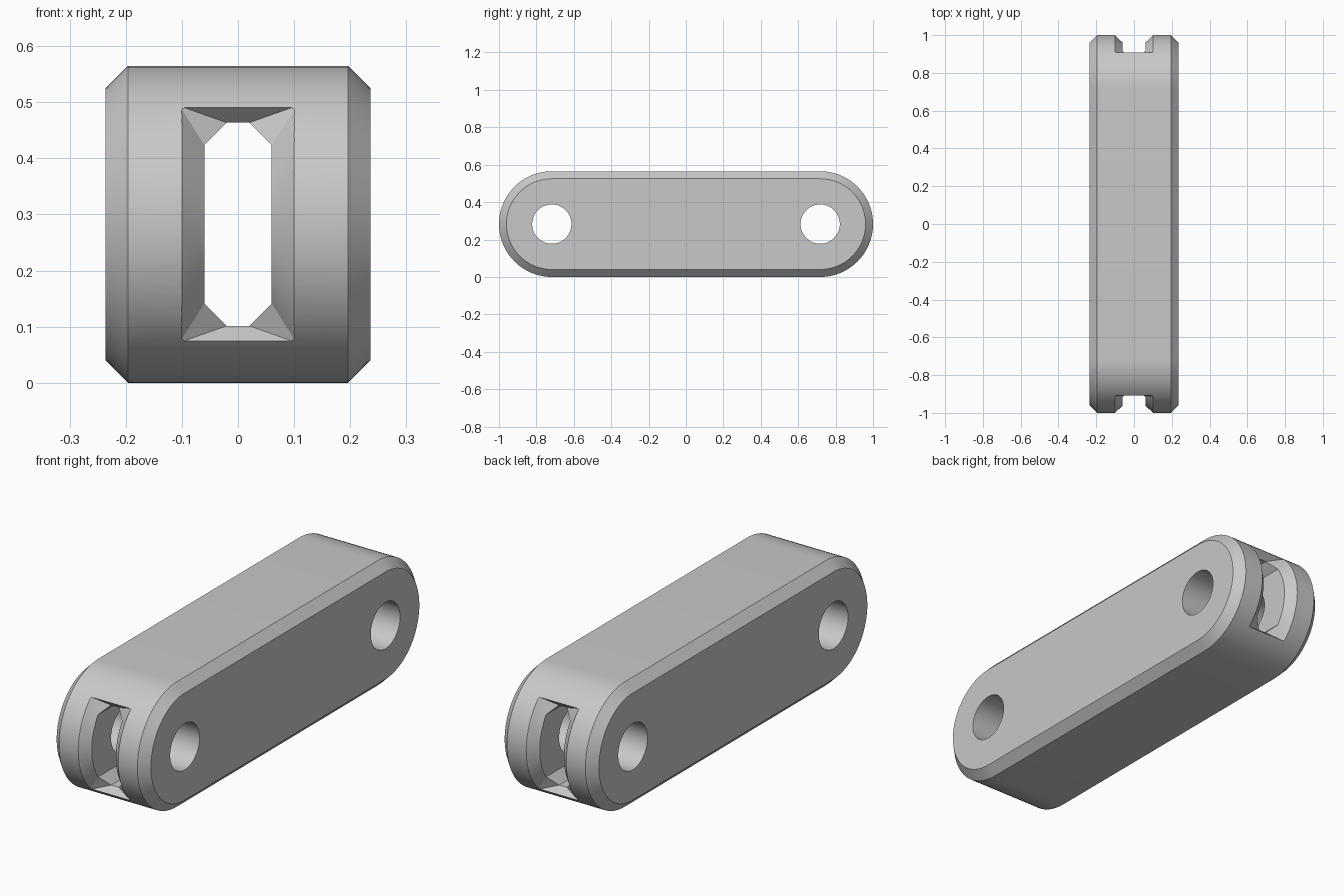
import bpy, bmesh, math

if "Cube" in bpy.data.objects:
    bpy.data.objects.remove(bpy.data.objects["Cube"])

R = 0.2825           # end radius of the bar
CY = 1.0 - R         # y of the pin holes and end arcs
CZ = R               # height of the bar's axis
HALF_W = 0.236
CH = 0.04            # chamfer size

grey = bpy.data.materials.new("grey")
grey.diffuse_color = (0.58, 0.58, 0.58, 1)
grey.use_nodes = True
grey.node_tree.nodes["Principled BSDF"].inputs["Base Color"].default_value = grey.diffuse_color


def loft(name, loops):
    """Closed solid skinned through equal-length loops of points."""
    bm = bmesh.new()
    rings = [[bm.verts.new(p) for p in loop] for loop in loops]
    n = len(rings[0])
    for a, b in zip(rings, rings[1:]):
        for i in range(n):
            j = (i + 1) % n
            bm.faces.new((a[i], a[j], b[j], b[i]))
    bm.faces.new(rings[0][::-1])
    bm.faces.new(rings[-1])
    bmesh.ops.remove_doubles(bm, verts=bm.verts, dist=1e-5)
    bmesh.ops.recalc_face_normals(bm, faces=bm.faces)
    mesh = bpy.data.meshes.new(name)
    bm.to_mesh(mesh)
    bm.free()
    mesh.materials.append(grey)
    obj = bpy.data.objects.new(name, mesh)
    bpy.context.collection.objects.link(obj)
    return obj


def stadium(x, r, n=40):
    """Long rounded outline at a given x."""
    pts = []
    for side in (1, -1):
        for i in range(n + 1):
            a = -math.pi / 2 + math.pi * i / n
            pts.append((x, side * (CY + r * math.cos(a)), CZ + side * r * math.sin(a)))
    return pts


def mouth(r, w, side_h, top_w, top_h, sy, n=24):
    """Slot outline wrapped on an end arc: two curved sides, flat top and bottom."""
    def point(x, h):
        return (x, sy * (CY + math.sqrt(r * r - h * h)), CZ + h)
    a = math.asin(side_h / r)
    hs = [r * math.sin(-a + 2 * a * i / n) for i in range(n + 1)]
    return ([point(w, h) for h in hs] + [point(top_w, top_h), point(-top_w, top_h)]
            + [point(-w, h) for h in reversed(hs)]
            + [point(-top_w, -top_h), point(top_w, -top_h)])


# chamfered bar
bar = loft("link_bar", [stadium(-HALF_W, R - CH), stadium(-HALF_W + CH, R),
                        stadium(HALF_W - CH, R), stadium(HALF_W, R - CH)])

# lengthwise slot, with flared mouths slightly overshooting the end arcs
E = 0.004
outer = [mouth(R + E, 0.1 + E, 0.208 + 0.0027, 0.1 + E, 0.208 + 0.0027, s) for s in (1, -1)]
inner = [mouth(R - CH, 0.06, 0.141, 0.02, 0.181, s) for s in (1, -1)]
caps = [[(x, s * 1.1, z) for x, y, z in ring] for s, ring in zip((1, -1), outer)]
cutters = [loft("slot_cutter", [caps[0], outer[0], inner[0], inner[1], outer[1], caps[1]])]

# pin holes
for s in (1, -1):
    circle = [(s * CY + 0.105 * math.cos(2 * math.pi * i / 64),
               CZ + 0.105 * math.sin(2 * math.pi * i / 64)) for i in range(64)]
    cutters.append(loft("pin_hole_cutter", [[(x, y, z) for y, z in circle] for x in (-0.3, 0.3)]))

# cut the bar and drop the cutters
bpy.context.view_layer.objects.active = bar
bar.select_set(True)
for cutter in cutters:
    mod = bar.modifiers.new("cut", 'BOOLEAN')
    mod.operation = 'DIFFERENCE'
    mod.solver = 'EXACT'
    mod.object = cutter
    bpy.ops.object.modifier_apply(modifier=mod.name)
    bpy.data.objects.remove(cutter)
bpy.ops.object.shade_smooth_by_angle(angle=math.radians(20))
